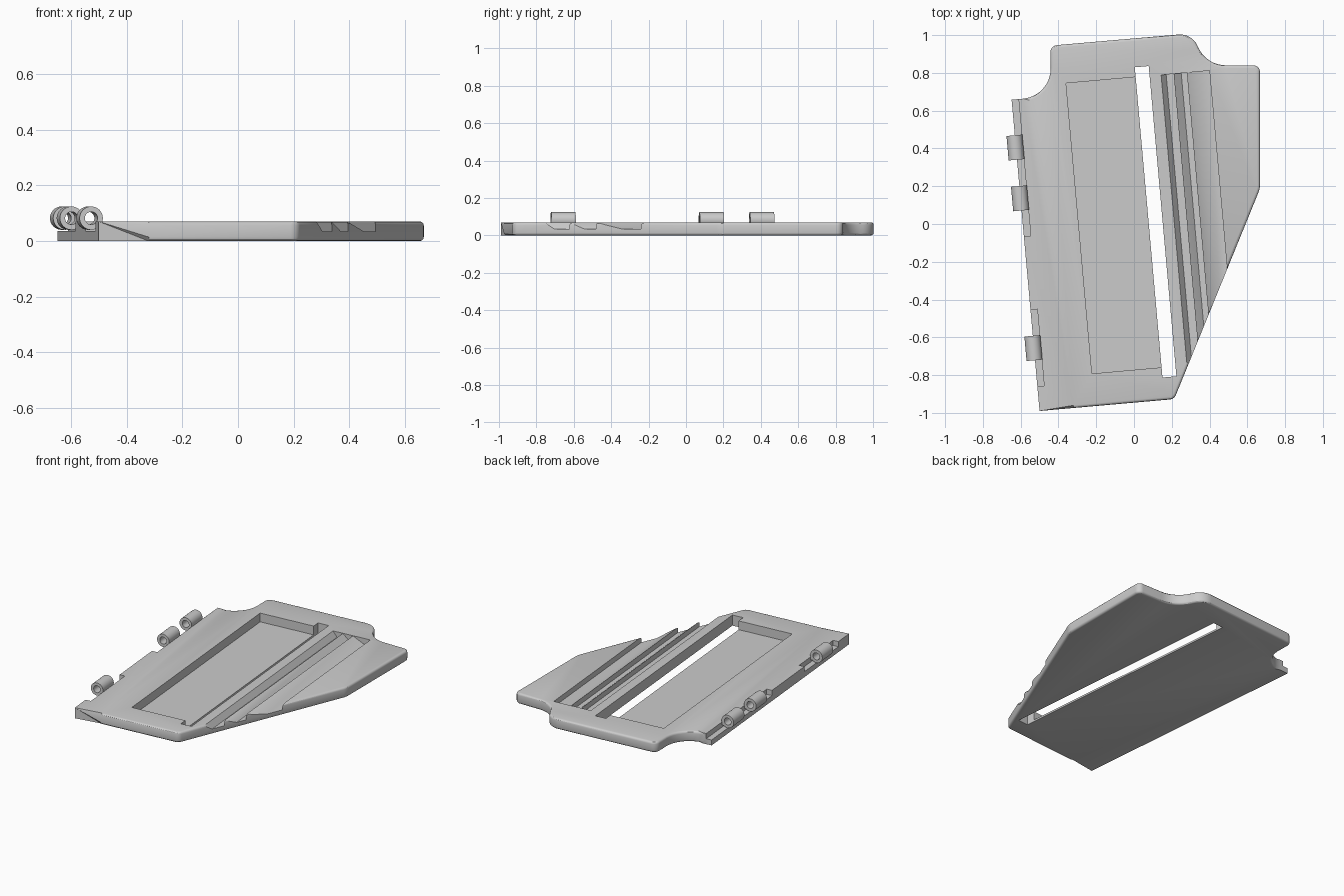
import bpy, bmesh, math
from mathutils import Vector, Matrix

if "Cube" in bpy.data.objects:
    bpy.data.objects.remove(bpy.data.objects["Cube"])

THICK = 0.07
TILT = Matrix.Rotation(math.radians(5.1), 4, 'Z')   # the slots, pocket and hinge run on this slant

grey = bpy.data.materials.new("light_grey")
grey.diffuse_color = (0.6, 0.6, 0.6, 1)
grey.use_nodes = True
grey.node_tree.nodes["Principled BSDF"].inputs["Base Color"].default_value = grey.diffuse_color


def make_object(name, bm):
    bmesh.ops.recalc_face_normals(bm, faces=bm.faces[:])
    mesh = bpy.data.meshes.new(name)
    bm.to_mesh(mesh)
    bm.free()
    mesh.materials.append(grey)
    ob = bpy.data.objects.new(name, mesh)
    bpy.context.collection.objects.link(ob)
    return ob


def prism(bm, points, offset):
    """Extrude a closed polygon of 3D points along an offset."""
    a = [bm.verts.new(p) for p in points]
    b = [bm.verts.new(Vector(p) + Vector(offset)) for p in points]
    n = len(a)
    bm.faces.new(a)
    bm.faces.new(b[::-1])
    for i in range(n):
        bm.faces.new((a[i], b[i], b[(i + 1) % n], a[(i + 1) % n]))


def box(bm, u0, u1, v0, v1, z0, z1):
    prism(bm, [(u0, v0, z0), (u1, v0, z0), (u1, v1, z0), (u0, v1, z0)], (0, 0, z1 - z0))


def rounded(corners, steps=8):
    """Polygon whose corners (x, y, radius) are replaced by tangent arcs."""
    out = []
    for i, (x, y, r) in enumerate(corners):
        p = Vector((x, y))
        if r == 0:
            out.append(p)
            continue
        d0 = (Vector(corners[i - 1][:2]) - p).normalized()
        d1 = (Vector(corners[(i + 1) % len(corners)][:2]) - p).normalized()
        half = d0.angle(d1) / 2
        centre = p + (d0 + d1).normalized() * (r / math.sin(half))
        t = r / math.tan(half)
        a, b = p + d0 * t - centre, p + d1 * t - centre
        start = math.atan2(a.y, a.x)
        sweep = math.atan2(a.x * b.y - a.y * b.x, a.dot(b))
        for k in range(steps + 1):
            ang = start + sweep * k / steps
            out.append(centre + Vector((math.cos(ang), math.sin(ang))) * r)
    return out


# Plate: outline with rounded corners and two concave scoops
outline = rounded([
    (-0.50, -0.99, 0), (-0.32, -0.974, 0), (0.213, -0.927, 0.04),
    (0.667, 0.187, 0.12), (0.667, 0.84, 0.035), (0.385, 0.84, 0.16),
    (0.305, 1.009, 0.10), (-0.444, 0.944, 0.04), (-0.437, 0.677, 0.16),
    (-0.648, 0.658, 0)])
bm = bmesh.new()
prism(bm, [(p.x, p.y, 0) for p in outline], (0, 0, THICK))
bmesh.ops.recalc_face_normals(bm, faces=bm.faces[:])

# Soft rim everywhere except the hinge side and the front left corner
bm.verts.ensure_lookup_table()
n = len(outline)
rim = []
for i in range(1, n - 2):
    for base in (0, n):
        rim.append(bm.edges.get((bm.verts[base + i], bm.verts[base + i + 1])))
bmesh.ops.bevel(bm, geom=rim, offset=0.014, segments=3, profile=0.5, affect='EDGES')
plate = make_object("plate", bm)


def cut(name, bm):
    """Subtract a cutter from the plate, changing solver if one fails."""
    cutter = make_object(name, bm)
    cutter.data.transform(TILT)
    cutter.hide_render = True
    before = plate.data.copy()
    for solver in ('EXACT', 'MANIFOLD', 'FLOAT'):
        mod = plate.modifiers.new(name, 'BOOLEAN')
        mod.operation = 'DIFFERENCE'
        mod.solver = solver
        mod.object = cutter
        bpy.context.view_layer.objects.active = plate
        bpy.context.view_layer.update()
        bpy.ops.object.modifier_apply(modifier=name)
        size = [max(v.co[k] for v in plate.data.vertices) -
                min(v.co[k] for v in plate.data.vertices)
                for k in (0, 1)] if len(plate.data.vertices) else [0, 0]
        if size[0] > 1.2 and size[1] > 1.9:
            break
        plate.data = before.copy()
    bpy.data.objects.remove(cutter)


# Shallow pocket, then the through slot along its right side
bm = bmesh.new()
box(bm, -0.292, 0.09, -0.769, 0.774, 0.012, 0.2)
cut("pocket_cutter", bm)
bm = bmesh.new()
box(bm, 0.078, 0.152, -0.823, 0.826, -0.1, 0.2)
cut("slot_cutter", bm)

# Three sawtooth grooves running out through the slanted edge
teeth = [(0.1755, 0.12), (0.24, 0.034), (0.28, 0.034), (0.28, 0.069),
         (0.32, 0.034), (0.35, 0.034), (0.35, 0.069), (0.42, 0.034),
         (0.47, 0.034), (0.47, 0.12)]
bm = bmesh.new()
prism(bm, [(u, 0.773, z) for u, z in teeth], (0, -2.0, 0))
cut("groove_cutter", bm)

# Lowered ledges along the hinge side
for k, (v0, v1) in enumerate([(-0.014, 0.9), (-0.813, -0.404)]):
    bm = bmesh.new()
    box(bm, -0.7, -0.55, v0, v1, 0.036, 0.2)
    cut("ledge_cutter_%d" % k, bm)


# Hinge knuckles: hollow barrels with a small lug into the plate
def knuckle(name, v, length=0.13, outer=0.042, inner=0.023, sides=32):
    bm = bmesh.new()
    u, z = -0.589, 0.082
    rings = []
    for r, y in ((outer, v - length / 2), (outer, v + length / 2),
                 (inner, v + length / 2), (inner, v - length / 2)):
        rings.append([bm.verts.new((u + r * math.cos(2 * math.pi * i / sides), y,
                                    z + r * math.sin(2 * math.pi * i / sides)))
                      for i in range(sides)])
    for j in range(4):
        a, b = rings[j], rings[(j + 1) % 4]
        for i in range(sides):
            m = (i + 1) % sides
            bm.faces.new((a[i], a[m], b[m], b[i]))
    box(bm, -0.560, -0.545, v - length / 2, v + length / 2, 0.05, 0.069)
    ob = make_object(name, bm)
    ob.data.transform(TILT)
    return ob


parts = [plate] + [knuckle("hinge_knuckle_%d" % (i + 1), v)
                   for i, v in enumerate((0.459, 0.189, -0.607))]

# Smooth curves, sharp edges
bpy.ops.object.select_all(action='DESELECT')
for ob in parts:
    ob.select_set(True)
bpy.context.view_layer.objects.active = plate
bpy.ops.object.shade_smooth_by_angle(angle=math.radians(30))
